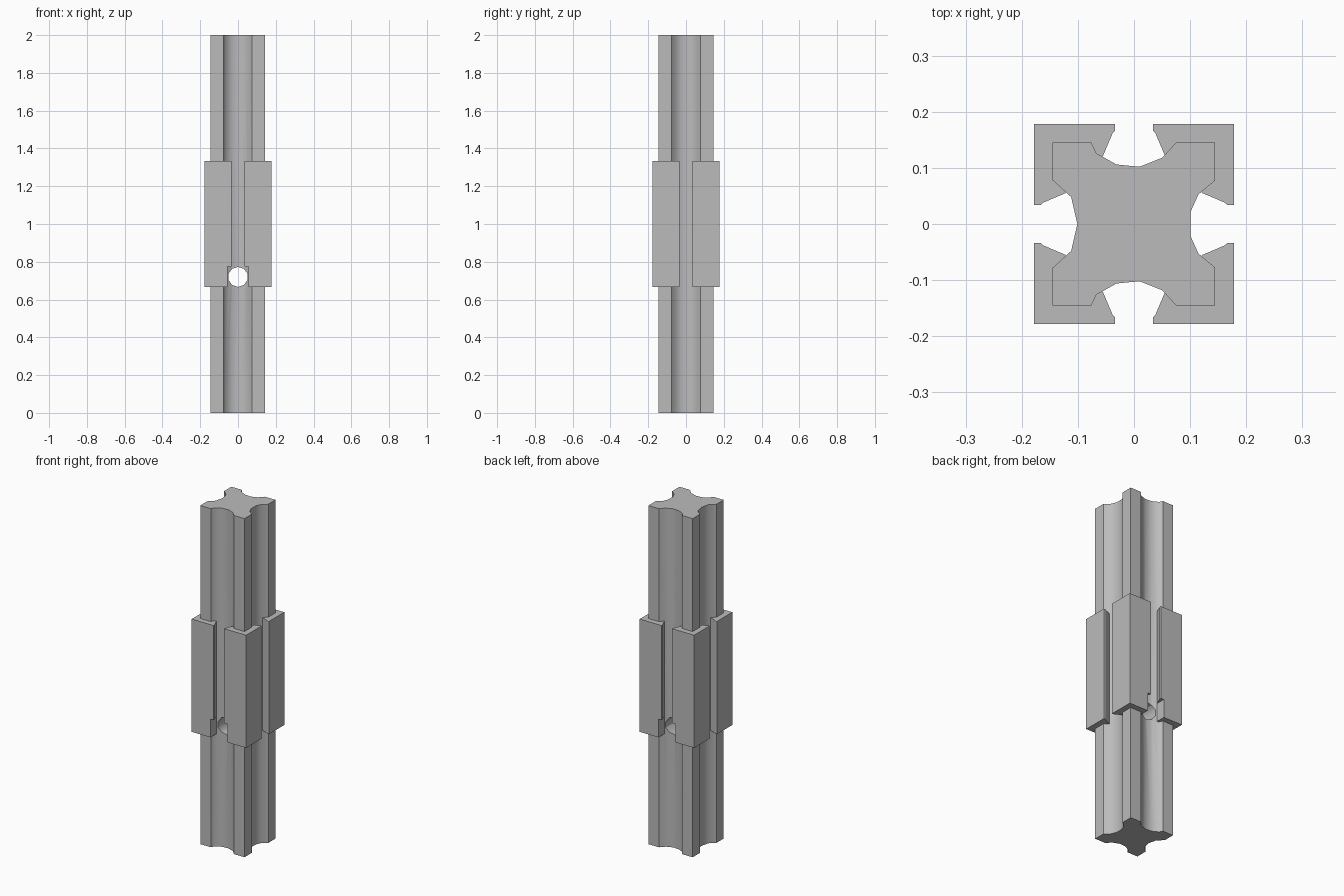
import bpy, bmesh, math

if "Cube" in bpy.data.objects:
    bpy.data.objects.remove(bpy.data.objects["Cube"])

grey = bpy.data.materials.new("plain grey")
grey.use_nodes = True
colour = (0.5, 0.5, 0.5, 1)
grey.diffuse_color = colour
grey.node_tree.nodes["Principled BSDF"].inputs["Base Color"].default_value = colour


def prism(name, outlines, z0, z1):
    """Extrude one or more closed outlines from z0 up to z1."""
    bm = bmesh.new()
    for outline in outlines:
        base = bm.faces.new([bm.verts.new((x, y, z0)) for x, y in outline])
        ext = bmesh.ops.extrude_face_region(bm, geom=[base])
        for v in ext["geom"]:
            if isinstance(v, bmesh.types.BMVert):
                v.co.z = z1
    bmesh.ops.recalc_face_normals(bm, faces=bm.faces[:])
    mesh = bpy.data.meshes.new(name)
    bm.to_mesh(mesh)
    bm.free()
    mesh.materials.append(grey)
    obj = bpy.data.objects.new(name, mesh)
    bpy.context.collection.objects.link(obj)
    return obj


def cut(target, cutter):
    mod = target.modifiers.new("cut", "BOOLEAN")
    mod.operation = "DIFFERENCE"
    mod.solver = "EXACT"
    mod.object = cutter
    cutter.hide_render = True
    bpy.context.view_layer.objects.active = target
    bpy.ops.object.modifier_apply(modifier=mod.name)
    bpy.data.objects.remove(cutter)


def smooth(obj, angle):
    bpy.ops.object.select_all(action="DESELECT")
    obj.select_set(True)
    bpy.context.view_layer.objects.active = obj
    bpy.ops.object.shade_smooth_by_angle(angle=math.radians(angle))


LOW, HIGH = 0.667, 1.333     # collar ends
HOLE_R = 0.053

# Fluted post: half of the section, mirrored front to back
half = [(.101, .022), (.115, .053), (.144, .077), (.144, .145), (.075, .145),
        (.05, .118), (.01, .102), (-.031, .106), (-.067, .126), (-.076, .145),
        (-.145, .145), (-.145, .078), (-.112, .048), (-.101, 0)]
section = half + [(x, -y) for x, y in reversed(half[:-1])]
post = prism("fluted_post", [section], 0, 2)

# Cross hole through the post, front to back
bpy.ops.mesh.primitive_cylinder_add(vertices=10, radius=HOLE_R, depth=1,
                                    location=(0, 0, LOW + HOLE_R),
                                    rotation=(math.pi / 2, 0, 0))
hole = bpy.context.object
hole.data.materials.append(grey)
cut(post, hole)
smooth(post, 40)

# Collar: four corner guards with lips that narrow each slot
lip = [(.034, .178), (.034, .166), (.038, .162), (.055, .122)]
corner = [(.178, .178)] + lip + [(.09, .09)] + [(y, x) for x, y in reversed(lip)]
guards = [[(sx * x, sy * y) for x, y in corner] for sx in (1, -1) for sy in (1, -1)]
collar = prism("collar_guards", guards, LOW, HIGH)

# Square notch in the front and back lips around the hole
w = 0.055
notch = prism("notch_cutter", [[(-w, -.3), (w, -.3), (w, .3), (-w, .3)]], LOW - .1, .775)
cut(collar, notch)
smooth(collar, 20)
